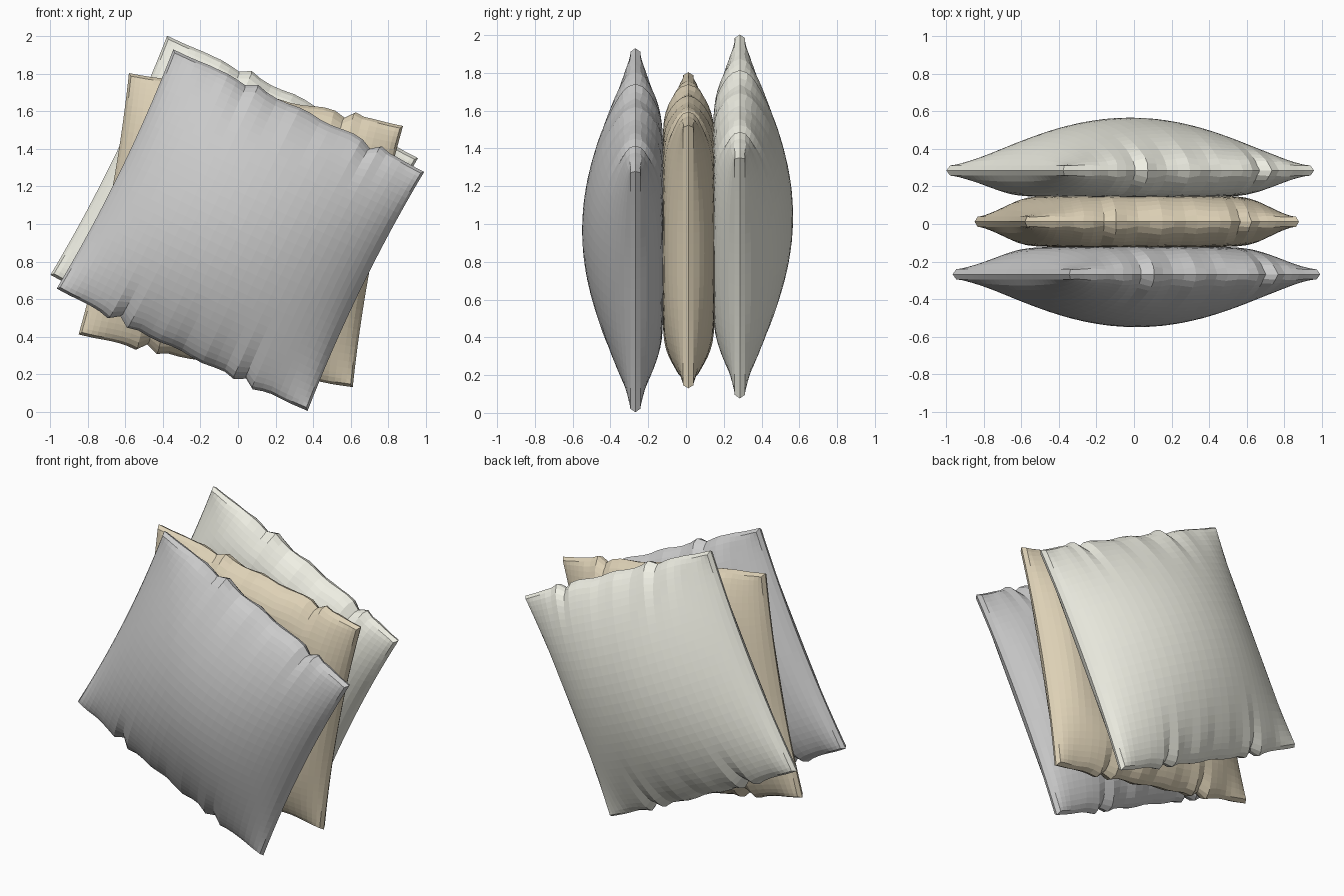
import bpy, bmesh
from math import sin, cos, pi, radians, exp

if "Cube" in bpy.data.objects:
    bpy.data.objects.remove(bpy.data.objects["Cube"])

N = 30              # grid divisions per side
HW, HH = 0.73, 0.695  # half width and height of a cushion
RIM = 0.03          # half thickness of the edge seam


def soft_limit(d, limit):
    """Flatten a bulge where it presses against its neighbour."""
    return d if limit is None else d / (1 + (d / limit) ** 7) ** (1 / 7)


def spacing(k):
    """Grid positions from -1 to 1, closer together near the edges."""
    t = 2 * k / N - 1
    return 0.45 * t + 0.55 * sin(t * pi / 2)


def gather(u, v):
    """Pinches and small puckers along the top and bottom seams."""
    s = 1 if v > 0 else -1
    g = 0.012 * (1 - u * u)
    for c in (-0.47, 0.54):
        d = u - c - 0.02 * s
        g += 0.022 * exp(-((d - 0.07) / 0.05) ** 2) - 0.032 * exp(-(d / 0.045) ** 2)
        g += 0.012 * exp(-((d + 0.08) / 0.05) ** 2)
    return g + 0.006 * sin(17 * u + s) * (1 - u * u)


def outline(u, v, grow=0.0):
    """Cushion outline: side seams pulled in, top and bottom gathered."""
    x = u * (HW + grow - 0.03 * (1 - v * v))
    z = v * (HH + grow) + v * abs(v) ** 5 * gather(u, v)
    return x, z


def depth(u, v, limit):
    """Bulge of one face, with folds fading in from the gathered seams."""
    f = max(0, (1 - u * u) * (1 - v * v)) ** 0.75
    d = soft_limit(RIM * 0.9 + 0.255 * f, limit)
    fold = 0.35 * gather(u, v) + 0.006 * sin(23 * u + 2 * v)
    return d + fold * abs(v) ** 5 * (1 - u ** 4)


def cushion(name, loc, tilt, front_limit, back_limit, color=None):
    bm = bmesh.new()
    p = [spacing(k) for k in range(N + 1)]
    sheets = []
    # front and back panels
    for side, limit in ((-1, front_limit), (1, back_limit)):
        g = []
        for u in p:
            col = []
            for v in p:
                x, z = outline(u, v)
                col.append(bm.verts.new((x, side * depth(u, v, limit), z)))
            g.append(col)
        for i in range(N):
            for j in range(N):
                bm.faces.new((g[i][j], g[i + 1][j], g[i + 1][j + 1], g[i][j + 1]))
        sheets.append(g)
    # seam ring that closes the panels
    ring = ([(i, 0) for i in range(N)] + [(N, j) for j in range(N)]
            + [(i, N) for i in range(N, 0, -1)] + [(0, j) for j in range(N, 0, -1)])
    mid = []
    for i, j in ring:
        x, z = outline(p[i], p[j], 0.014)
        mid.append(bm.verts.new((x, 0, z)))
    for k in range(len(ring)):
        m = (k + 1) % len(ring)
        (a, b), (c, d) = ring[k], ring[m]
        for g in sheets:
            bm.faces.new((g[a][b], g[c][d], mid[m], mid[k]))
    bmesh.ops.recalc_face_normals(bm, faces=bm.faces[:])
    mesh = bpy.data.meshes.new(name)
    bm.to_mesh(mesh)
    bm.free()
    ob = bpy.data.objects.new(name, mesh)
    bpy.context.collection.objects.link(ob)
    ob.location = loc
    ob.rotation_euler = (0, radians(tilt), 0)
    if color:
        mat = bpy.data.materials.new(name + "_fabric")
        mat.diffuse_color = (*color, 1)
        mat.use_nodes = True
        mat.node_tree.nodes["Principled BSDF"].inputs["Base Color"].default_value = mat.diffuse_color
        mesh.materials.append(mat)
    return ob


# three cushions leaning in a row, flattened where they touch
cushion("grey_cushion", (0.013, -0.268, 0.967), 26, None, 0.148)
cushion("tan_cushion", (0.015, 0.012, 0.967), 10.9, 0.135, 0.14, (0.73, 0.64, 0.47))
cushion("cream_cushion", (-0.02, 0.285, 1.04), 26, 0.142, None, (0.87, 0.87, 0.78))
